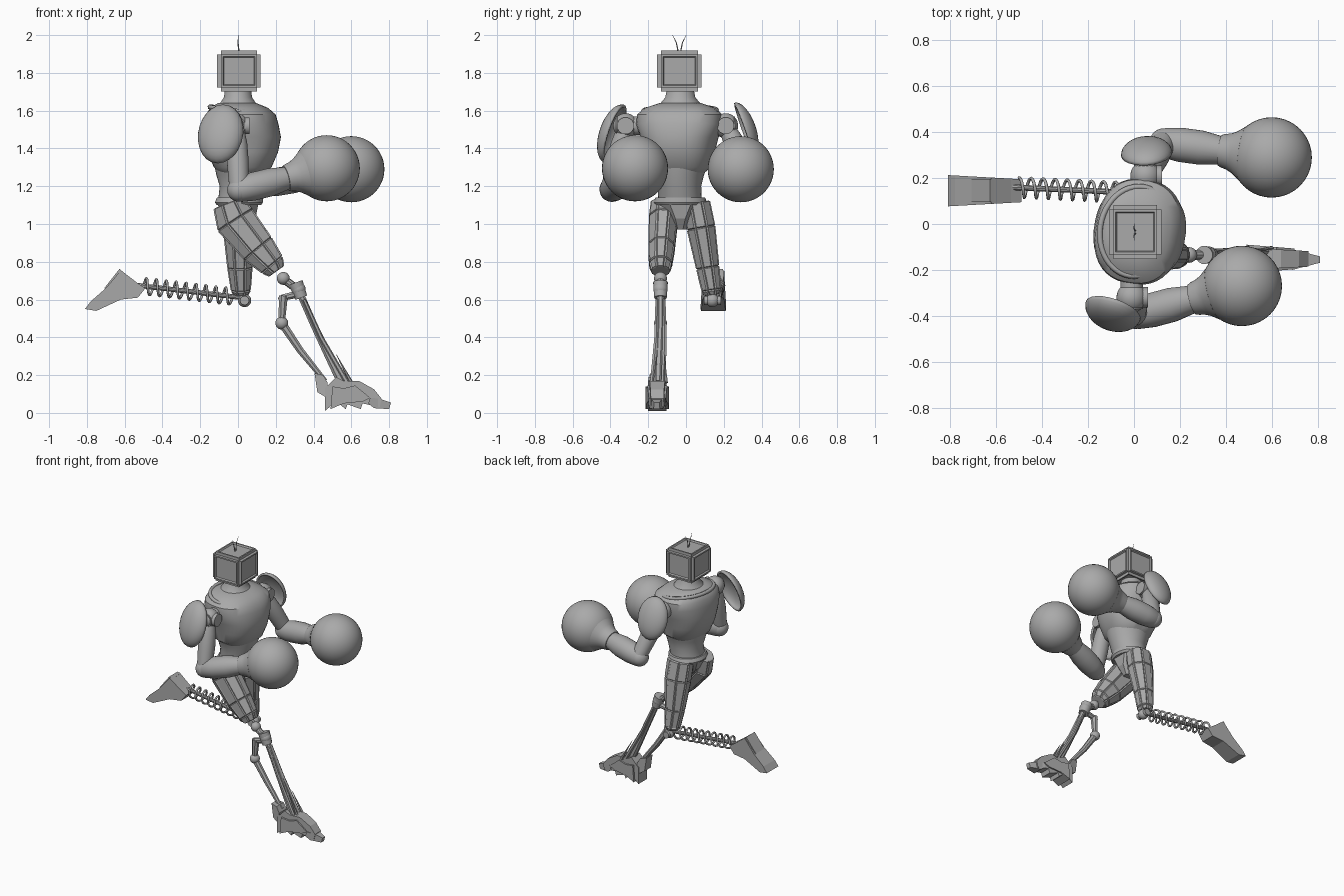
import bpy, bmesh, math
from mathutils import Vector, Matrix

cube = bpy.data.objects.get("Cube")
if cube:
    bpy.data.objects.remove(cube, do_unlink=True)

GREY = (0.4, 0.4, 0.4, 1)
metal = bpy.data.materials.new("plain grey")
metal.use_nodes = True
metal.diffuse_color = GREY
metal.node_tree.nodes["Principled BSDF"].inputs["Base Color"].default_value = GREY


def finish(name, bm, smooth=True):
    bmesh.ops.recalc_face_normals(bm, faces=bm.faces)
    me = bpy.data.meshes.new(name)
    bm.to_mesh(me)
    bm.free()
    if smooth:
        me.shade_smooth()
        me.set_sharp_from_angle(angle=math.radians(35))
    me.materials.append(metal)
    ob = bpy.data.objects.new(name, me)
    bpy.context.collection.objects.link(ob)
    return ob


def tube(name, pts, radii, sides=24, smooth=True, power=2, axis=None, panel=0):
    """Loft of (super)elliptic rings; a radius is a number or (across, along)."""
    bm = bmesh.new()
    pts = [Vector(p) for p in pts]
    rings = []
    for i, p in enumerate(pts):
        t = Vector(axis) if axis else pts[min(i + 1, len(pts) - 1)] - pts[max(i - 1, 0)]
        t.normalize()
        ref = Vector((0, 0, 1)) if abs(t.y) > 0.9 else Vector((0, 1, 0))
        u = (ref - t * ref.dot(t)).normalized()
        v = t.cross(u)
        r = radii[i] if isinstance(radii, (list, tuple)) else radii
        a, b = r if isinstance(r, tuple) else (r, r)
        ring = []
        for k in range(sides):
            w = math.tau * (k + 0.5) / sides
            c, s = math.cos(w), math.sin(w)
            c = math.copysign(abs(c) ** (2 / power), c)
            s = math.copysign(abs(s) ** (2 / power), s)
            ring.append(bm.verts.new(p + u * a * c + v * b * s))
        rings.append(ring)
    walls = []
    for lo, hi in zip(rings, rings[1:]):
        for k in range(sides):
            n = (k + 1) % sides
            walls.append(bm.faces.new((lo[k], lo[n], hi[n], hi[k])))
    bm.faces.new(rings[0])
    bm.faces.new(rings[-1])
    if panel:
        bmesh.ops.recalc_face_normals(bm, faces=bm.faces)
        bmesh.ops.inset_individual(bm, faces=walls, thickness=panel, depth=panel)
    return finish(name, bm, smooth)


def ball(name, loc, r):
    bm = bmesh.new()
    bmesh.ops.create_uvsphere(bm, u_segments=40, v_segments=24, radius=r,
                              matrix=Matrix.Translation(loc))
    return finish(name, bm)


def prism(name, outline, y, w_back, w_front):
    """Side outline in x and z, given a width that changes along x."""
    bm = bmesh.new()
    xs = [p[0] for p in outline]
    x0, span = min(xs), max(xs) - min(xs)
    sides = []
    for s in (-1, 1):
        sides.append([bm.verts.new((x, y + s * (w_back + (w_front - w_back) * (x - x0) / span), z))
                      for x, z in outline])
    bm.faces.new(sides[0])
    bm.faces.new(sides[1])
    n = len(outline)
    for k in range(n):
        m = (k + 1) % n
        bm.faces.new((sides[0][k], sides[0][m], sides[1][m], sides[1][k]))
    return finish(name, bm, False)


def wire(name, pts, r, closed=False):
    cu = bpy.data.curves.new(name, "CURVE")
    cu.dimensions = "3D"
    cu.bevel_depth = r
    cu.bevel_resolution = 1
    sp = cu.splines.new("POLY")
    sp.points.add(len(pts) - 1)
    for q, p in zip(sp.points, pts):
        q.co = (*p, 1)
    sp.use_cyclic_u = closed
    cu.materials.append(metal)
    ob = bpy.data.objects.new(name, cu)
    bpy.context.collection.objects.link(ob)
    bpy.ops.object.select_all(action="DESELECT")
    ob.select_set(True)
    bpy.context.view_layer.objects.active = ob
    bpy.ops.object.convert(target="MESH")
    return ob


def stack(name, rows, **kw):
    """Upright loft from rows of (z, centre x, depth, width)."""
    return tube(name, [(cx, -0.03, z) for z, cx, a, b in rows],
                [(b, a) for z, cx, a, b in rows], axis=(0, 0, 1), **kw)


# Head: bevelled box with a recessed panel on each face
bm = bmesh.new()
bmesh.ops.create_cube(bm, size=1, matrix=Matrix.Translation((0.005, -0.035, 1.81))
                      @ Matrix.Diagonal((0.23, 0.235, 0.215, 1)))
bmesh.ops.bevel(bm, geom=bm.edges[:], offset=0.02, segments=2, affect="EDGES")
big = [f for f in bm.faces if f.calc_area() > 0.02]
bmesh.ops.inset_individual(bm, faces=big, thickness=0.014, depth=0)
bmesh.ops.inset_individual(bm, faces=big, thickness=0.008, depth=-0.01)
finish("head", bm, False)
for s in (-1, 1):
    tube("antenna", [(0.005, -0.035 + s * 0.006, 1.91), (0, -0.035 + s * 0.016, 1.96),
                     (0.002, -0.035 + s * 0.036, 2.0)], [0.004, 0.003, 0.001], 6)

# Neck and torso, the torso turned a little
stack("neck", [(1.60, 0, 0.13, 0.13), (1.64, 0, 0.095, 0.105), (1.67, 0, 0.075, 0.08),
               (1.72, 0, 0.068, 0.07)], sides=32)
chest = stack("chest", [(1.27, 0.03, 0.12, 0.13), (1.30, 0.03, 0.15, 0.165),
                        (1.38, 0.03, 0.185, 0.185), (1.46, 0.03, 0.2, 0.205),
                        (1.53, 0.025, 0.19, 0.23), (1.58, 0.02, 0.18, 0.225),
                        (1.615, 0.01, 0.15, 0.185), (1.64, 0, 0.1, 0.11)], sides=40, power=2.4)
loop = [math.tau * k / 48 for k in range(48)]
collar = wire("collar", [(0.015 + 0.158 * math.cos(a), -0.03 + 0.195 * math.sin(a),
                          1.6 - 0.02 * math.cos(a)) for a in loop], 0.013, True)
waist = stack("waist", [(1.13, 0.015, 0.115, 0.115), (1.2, 0.03, 0.122, 0.115),
                        (1.26, 0.03, 0.14, 0.13), (1.31, 0.03, 0.15, 0.15)], sides=32)
for part in (chest, collar, waist):
    part.rotation_euler.z = math.radians(-9)
stack("belt", [(1.10, 0.005, 0.118, 0.132), (1.115, 0.005, 0.128, 0.142),
               (1.14, 0.01, 0.122, 0.132)], sides=32)
stack("pelvis", [(0.97, 0.02, 0.04, 0.035), (1.03, 0.01, 0.09, 0.07),
                 (1.10, 0, 0.115, 0.14)], sides=8, smooth=False)

# Arms: shoulder joint, pad, upper arm, forearm and round glove
ARMS = {"right": ((-0.01, -0.32, 1.52), (0.005, -0.395, 1.18), (0.47, -0.27, 1.295),
                  (-0.09, -0.375, 1.475), (-0.35, -1, 0.35)),
        "left": ((0.05, 0.21, 1.52), (0.13, 0.355, 1.21), (0.6, 0.29, 1.29),
                 (0.055, 0.305, 1.5), (-0.08, 1, 0.35))}
for side, (sh, el, fist, pad, out) in ARMS.items():
    sh, el, fist = Vector(sh), Vector(el), Vector(fist)
    s = 1 if side == "left" else -1
    ball(side + "_shoulder_ball", sh, 0.066)
    tube(side + "_shoulder_disc", [sh, sh + Vector((0.072, 0, 0))], 0.045)
    tube(side + "_shoulder_link", [sh - Vector((0, s * 0.08, 0)), sh + Vector((0, s * 0.05, 0))],
         0.05, 16)
    low = el + Vector((0, 0, 0.02))
    tube(side + "_upper_arm", [sh.lerp(low, f) for f in (0.1, 0.3, 0.6, 1)],
         [0.045, 0.055, 0.058, 0.052])
    ball(side + "_elbow", el, 0.062)
    tube(side + "_forearm", [el.lerp(fist, f) for f in (-0.06, 0, 0.15, 0.35, 0.55)],
         [0.045, 0.065, 0.075, 0.075, 0.06])
    ax = (fist - el).normalized()
    tube(side + "_glove_cuff", [fist - ax * d for d in (0.23, 0.215, 0.19, 0.165, 0.13)],
         [0.068, 0.074, 0.08, 0.092, 0.118], 32)
    ball(side + "_glove", fist, 0.175)
    # Hollow pad cut from a flattened dome
    bm = bmesh.new()
    bmesh.ops.create_uvsphere(bm, u_segments=24, v_segments=16, radius=1)
    bmesh.ops.delete(bm, geom=[v for v in bm.verts if v.co.z < -0.01], context="VERTS")
    n = Vector(out).normalized()
    v = (Vector((0, 0, 1)) - n * n.z).normalized()
    u = v.cross(n)
    frame = Matrix((u, v, n)).transposed().to_4x4()
    bm.transform(Matrix.Translation(pad) @ frame @ Matrix.Diagonal((0.112, 0.15, 0.065, 1)))
    ob = finish(side + "_shoulder_pad", bm)
    shell = ob.modifiers.new("thickness", "SOLIDIFY")
    shell.thickness = 0.014

# Thighs with raised armour panels
tube("right_thigh", [(-0.05, -0.115, 1.11), (-0.015, -0.12, 1.02), (0.105, -0.13, 0.87),
                     (0.18, -0.135, 0.785), (0.205, -0.135, 0.75)],
     [(0.07, 0.085), (0.075, 0.11), (0.068, 0.095), (0.058, 0.07), (0.045, 0.045)],
     8, False, panel=0.007)
tube("left_thigh", [(0.005, 0.055, 1.11), (0.01, 0.08, 0.98), (0.01, 0.115, 0.77),
                    (0.015, 0.135, 0.65), (0.015, 0.138, 0.625)],
     [(0.072, 0.09), (0.075, 0.09), (0.06, 0.065), (0.05, 0.05), (0.035, 0.035)],
     8, False, panel=0.007)

# Left lower leg: rod, spring and raised foot
ball("left_knee", (0.035, 0.14, 0.595), 0.035)
tube("left_knee_pin", [(0.035, 0.095, 0.595), (0.035, 0.185, 0.595)], 0.024, 16)
a, b = Vector((0.02, 0.135, 0.61)), Vector((-0.53, 0.16, 0.675))
tube("spring_rod", [a, b], 0.013, 10)
t = (b - a).normalized()
u = Vector((0, 1, 0)) - t * t.y
u.normalize()
v = t.cross(u)
coil = []
for k in range(9 * 16 + 1):
    w = math.tau * k / 16
    coil.append(a.lerp(b, 0.09 + 0.86 * k / 144) + 0.043 * (u * math.cos(w) + v * math.sin(w)))
wire("spring", coil, 0.007)
prism("left_foot", [(-0.62, 0.755), (-0.535, 0.69), (-0.49, 0.66), (-0.53, 0.61), (-0.62, 0.6),
                    (-0.75, 0.54), (-0.81, 0.55), (-0.78, 0.59), (-0.7, 0.66)], 0.145, 0.068, 0.05)
prism("left_foot_sole", [(-0.628, 0.762), (-0.61, 0.748), (-0.695, 0.652), (-0.708, 0.66)],
      0.145, 0.05, 0.05)

# Right lower leg: joints, paired shin rods and rear strut
Y = -0.135
ball("right_knee", (0.24, Y, 0.712), 0.034)
tube("right_knee_link", [(0.24, Y, 0.71), (0.32, Y, 0.65)], 0.022, 10)
ball("shin_joint", (0.32, Y, 0.655), 0.038)
tube("shin_socket", [(0.305, Y, 0.69), (0.335, Y, 0.61)], [0.04, 0.034], 12)
tube("shin", [(0.33, Y, 0.63), (0.4, Y, 0.47), (0.48, Y - 0.008, 0.3), (0.55, Y - 0.015, 0.16)],
     [0.02, 0.02, 0.022, 0.026], 8, False)
for s in (-1, 1):
    tube("shin_rod", [(0.35, Y + s * 0.018, 0.6), (0.44, Y + s * 0.022, 0.4),
                      (0.59, Y - 0.015 + s * 0.03, 0.14)], [0.01, 0.012, 0.014], 6)
    tube("ankle_spike", [(0.6, Y + s * 0.03, 0.16), (0.52, Y + s * 0.02, 0.31)], [0.01, 0.001], 6)
tube("strut_head", [(0.3, Y, 0.625), (0.235, Y, 0.61), (0.215, Y, 0.6)], [0.02, 0.018, 0.01], 8)
tube("rear_strut_upper", [(0.24, Y, 0.62), (0.232, Y, 0.48)], [0.026, 0.018], 8, False)
ball("strut_joint", (0.232, Y, 0.475), 0.034)
tube("rear_strut_lower", [(0.232, Y, 0.475), (0.33, Y, 0.33), (0.46, Y - 0.01, 0.17)],
     [0.024, 0.02, 0.014], 8, False)

# Right foot: heel block, body with ridged sole, side plates and toe
F = -0.152
prism("heel", [(0.405, 0.21), (0.45, 0.2), (0.475, 0.16), (0.47, 0.08), (0.42, 0.11)],
      F, 0.035, 0.045)
prism("foot", [(0.46, 0.13), (0.52, 0.19), (0.56, 0.17), (0.64, 0.17), (0.72, 0.125), (0.76, 0.075),
               (0.75, 0.03), (0.66, 0.05), (0.65, 0.02), (0.58, 0.045), (0.57, 0.02), (0.52, 0.06),
               (0.46, 0.01)], F, 0.05, 0.034)
prism("side_plates", [(0.5, 0.14), (0.56, 0.13), (0.62, 0.145), (0.7, 0.08), (0.66, 0.06),
                      (0.56, 0.05), (0.49, 0.02)], F, 0.062, 0.045)
prism("toe", [(0.7, 0.08), (0.75, 0.075), (0.81, 0.055), (0.8, 0.02), (0.72, 0.025), (0.69, 0.05)],
      F - 0.003, 0.045, 0.014)
